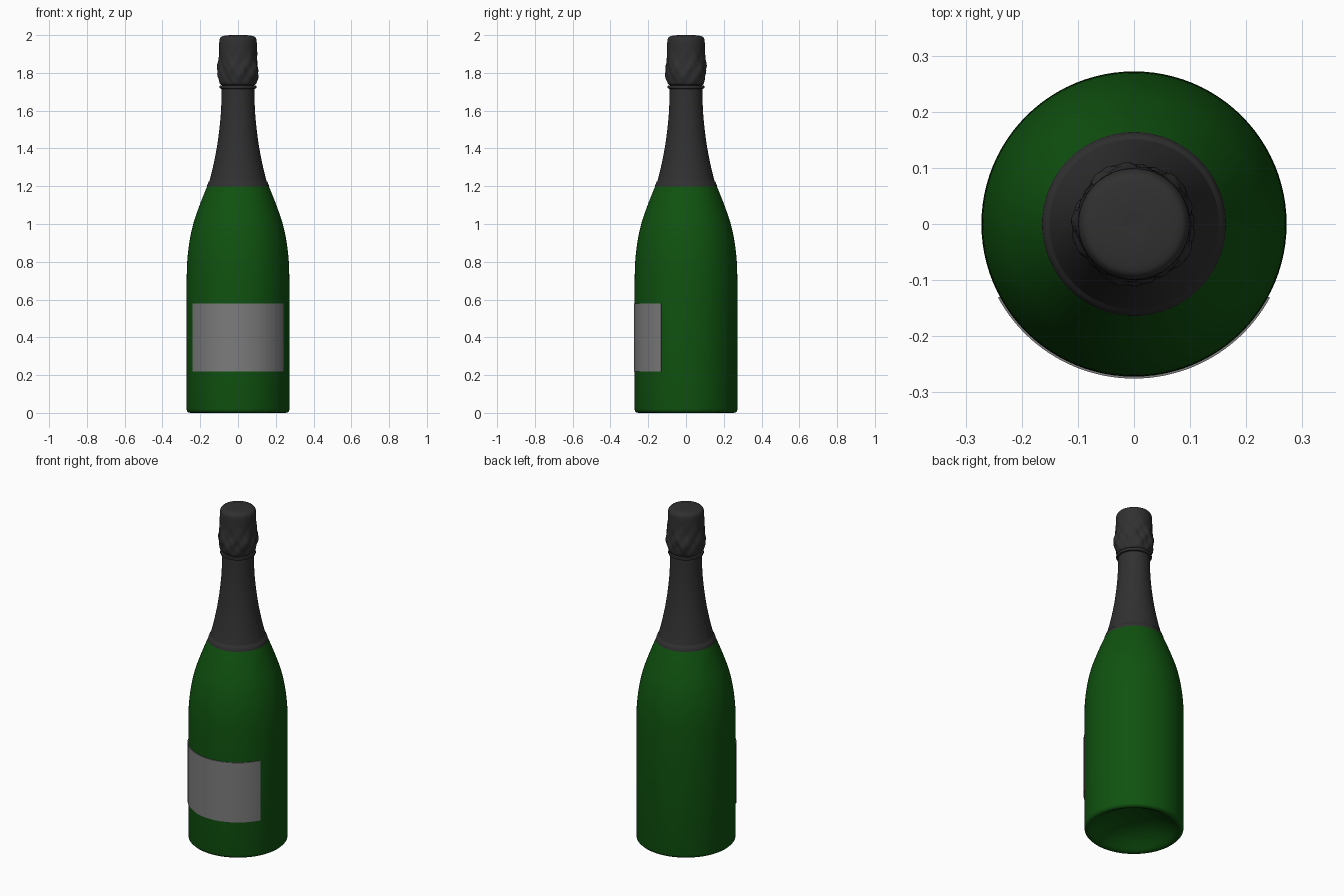
import bpy
import bmesh
from math import sin, cos, pi, radians

cube = bpy.data.objects.get("Cube")
if cube:
    bpy.data.objects.remove(cube, do_unlink=True)


def material(name, rgb):
    mat = bpy.data.materials.new(name)
    mat.use_nodes = True
    mat.diffuse_color = (*rgb, 1)
    mat.node_tree.nodes["Principled BSDF"].inputs["Base Color"].default_value = (*rgb, 1)
    return mat


green = material("bottle green", (0.005, 0.085, 0.005))
charcoal = material("charcoal foil", (0.03, 0.03, 0.03))
grey = material("label grey", (0.2, 0.2, 0.2))


def smooth_path(points, steps=5):
    """Catmull-Rom curve through (radius, height) points."""
    pts = [points[0]] + points + [points[-1]]
    path = []
    for a, b, c, d in zip(pts, pts[1:], pts[2:], pts[3:]):
        for i in range(steps):
            t = i / steps
            path.append(tuple(
                q + t / 2 * (r - p + t * (2 * p - 5 * q + 4 * r - s + t * (3 * (q - r) + s - p)))
                for p, q, r, s in zip(a, b, c, d)))
    return path + [points[-1]]


def lathe(name, profile, mat, wrinkle=None, segments=96):
    """Turn a profile about z; zero radii become poles."""
    bm = bmesh.new()
    rings = []
    for r, z in profile:
        if r < 1e-5:
            rings.append([bm.verts.new((0, 0, z))] * segments)
            continue
        ring = []
        for i in range(segments):
            a = 2 * pi * i / segments
            rr = r + (wrinkle(a, z) if wrinkle else 0)
            ring.append(bm.verts.new((rr * cos(a), rr * sin(a), z)))
        rings.append(ring)
    for low, high in zip(rings, rings[1:]):
        for i in range(segments):
            j = (i + 1) % segments
            corners = list(dict.fromkeys((low[i], low[j], high[j], high[i])))
            bm.faces.new(corners)
    return finish(name, bm, mat)


def finish(name, bm, mat):
    bmesh.ops.recalc_face_normals(bm, faces=bm.faces)
    mesh = bpy.data.meshes.new(name)
    bm.to_mesh(mesh)
    bm.free()
    mesh.materials.append(mat)
    obj = bpy.data.objects.new(name, mesh)
    bpy.context.collection.objects.link(obj)
    bpy.ops.object.select_all(action="DESELECT")
    obj.select_set(True)
    bpy.context.view_layer.objects.active = obj
    bpy.ops.object.shade_smooth_by_angle(angle=radians(40))
    return obj


# Glass body with a hollow punt underneath
punt = smooth_path([(0, 0.09), (0.09, 0.08), (0.17, 0.05), (0.235, 0.006)])
wall = [(0.25, 0), (0.262, 0.002), (0.27, 0.01), (0.272, 0.02)]
shoulder = smooth_path([(0.272, 0.7), (0.269, 0.8), (0.258, 0.9), (0.237, 1.0),
                        (0.203, 1.1), (0.163, 1.2), (0.14, 1.24)])
lathe("glass_body", punt + wall + shoulder, green)

# Foil sleeve: thick skirt at the bottom, then a tapering neck
skirt = [(0.15, 1.19), (0.165, 1.19), (0.163, 1.205), (0.157, 1.222), (0.152, 1.226)]
taper = smooth_path([(0.151, 1.228), (0.133, 1.3), (0.113, 1.4), (0.099, 1.5),
                     (0.09, 1.6), (0.086, 1.72), (0.086, 1.76)])
lathe("neck_foil", skirt + taper, charcoal)

# Rolled band below the cap
lathe("neck_band", [(0.084, 1.715), (0.095, 1.717), (0.098, 1.724),
                    (0.096, 1.732), (0.084, 1.735)], charcoal)


# Crumpled foil over the cork
def crumple(a, z):
    strength = max(0, 1 - abs(z - 1.81) / 0.13)
    return strength * (0.004 * sin(5 * a + 30 * z) + 0.003 * sin(9 * a - 55 * z)
                       + 0.002 * sin(14 * a + 80 * z))


cap = smooth_path([(0.086, 1.735), (0.096, 1.745), (0.104, 1.78), (0.107, 1.82),
                   (0.102, 1.87), (0.1, 1.92), (0.099, 1.965), (0.094, 1.985),
                   (0.08, 1.995), (0.04, 2.0), (0, 2.0)])
lathe("cork_foil", cap, charcoal, crumple)

# Paper label wrapped round the front
bm = bmesh.new()
steps, half_angle = 48, radians(61.5)
columns = []
for i in range(steps + 1):
    a = half_angle * (2 * i / steps - 1)
    columns.append([bm.verts.new((r * sin(a), -r * cos(a), z))
                    for r, z in ((0.27, 0.22), (0.2755, 0.22), (0.2755, 0.58), (0.27, 0.58))])
for left, right in zip(columns, columns[1:]):
    for k in range(4):
        n = (k + 1) % 4
        bm.faces.new((left[k], right[k], right[n], left[n]))
bm.faces.new(columns[0])
bm.faces.new(columns[-1])
finish("front_label", bm, grey)
